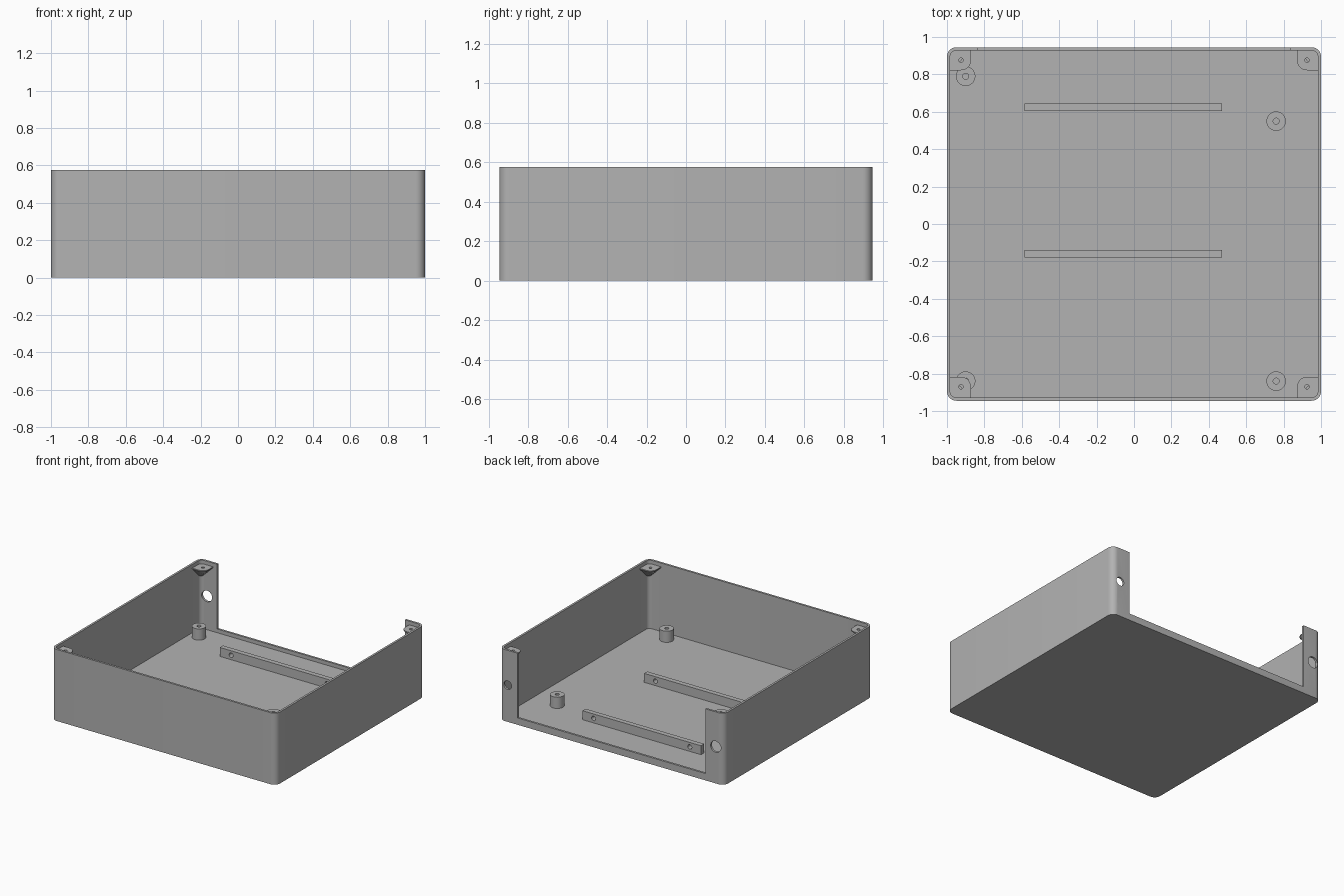
import bpy, bmesh, math
from mathutils import Matrix

if "Cube" in bpy.data.objects:
    bpy.data.objects.remove(bpy.data.objects["Cube"], do_unlink=True)

HX, HY, H = 1.0, 0.945, 0.575       # half sizes and height
WALL, FLOOR, RADIUS = 0.017, 0.025, 0.05

grey = bpy.data.materials.new("plain grey")
grey.use_nodes = True
colour = (0.45, 0.45, 0.45, 1)
grey.diffuse_color = colour
grey.node_tree.nodes["Principled BSDF"].inputs["Base Color"].default_value = colour


def make(name, bm):
    bmesh.ops.recalc_face_normals(bm, faces=bm.faces)
    mesh = bpy.data.meshes.new(name)
    bm.to_mesh(mesh)
    bm.free()
    mesh.materials.append(grey)
    obj = bpy.data.objects.new(name, mesh)
    bpy.context.collection.objects.link(obj)
    return obj


def loft(name, rings):
    """Skin a list of equal-length point rings and cap both ends."""
    bm = bmesh.new()
    loops = [[bm.verts.new(p) for p in ring] for ring in rings]
    n = len(loops[0])
    for a, b in zip(loops, loops[1:]):
        for i in range(n):
            j = (i + 1) % n
            bm.faces.new((a[i], a[j], b[j], b[i]))
    bm.faces.new(loops[0])
    bm.faces.new(loops[-1])
    return make(name, bm)


def rounded_ring(inset, z, steps=8):
    r = RADIUS - inset
    ring = []
    for q, (sx, sy) in enumerate(((1, 1), (-1, 1), (-1, -1), (1, -1))):
        for i in range(steps + 1):
            a = math.pi / 2 * (q + i / steps)
            ring.append((sx * (HX - RADIUS) + r * math.cos(a),
                         sy * (HY - RADIUS) + r * math.sin(a), z))
    return ring


def box(name, x, y, z):
    bm = bmesh.new()
    bmesh.ops.create_cube(bm, size=1)
    for v in bm.verts:
        v.co = [lo + (c + 0.5) * (hi - lo) for c, (lo, hi) in zip(v.co, (x, y, z))]
    return make(name, bm)


def cylinder(name, centre, radius, depth, along_y=False):
    bm = bmesh.new()
    turn = Matrix.Rotation(math.pi / 2, 4, "X") if along_y else Matrix()
    bmesh.ops.create_cone(bm, cap_ends=True, segments=32, radius1=radius, radius2=radius,
                          depth=depth, matrix=Matrix.Translation(centre) @ turn)
    return make(name, bm)


def cut(obj, cutters):
    for c in cutters:
        mod = obj.modifiers.new("cut", "BOOLEAN")
        mod.operation, mod.solver, mod.object = "DIFFERENCE", "EXACT", c
    bpy.context.view_layer.update()
    graph = bpy.context.evaluated_depsgraph_get()
    mesh = bpy.data.meshes.new_from_object(obj.evaluated_get(graph))
    obj.modifiers.clear()
    obj.data = mesh
    for c in cutters:
        bpy.data.objects.remove(c, do_unlink=True)
    return obj


parts = []

# Open tray with a wide rear opening and two round rear ports
shell = loft("case_shell", [rounded_ring(0, 0), rounded_ring(0, H),
                            rounded_ring(WALL, H), rounded_ring(WALL, FLOOR)])
cut(shell, [
    box("opening", (-0.835, 0.835), (HY - 0.04, HY + 0.1), (0.055, H + 0.1)),
    cylinder("port_right", (-0.925, HY, 0.295), 0.045, 0.12, True),
    cylinder("port_left", (0.925, HY, 0.295), 0.035, 0.12, True),
])
parts.append(shell)

# Lid screw bosses, tapering down into each corner
TOP, DROP, BOSS = H - 0.03, 0.09, 0.053
for sx, side in ((-1, "right"), (1, "left")):
    for sy, end, cy in ((-1, "front", 0.87), (1, "rear", 0.875)):
        cx, kx, ky = 0.925, HX - 0.015, HY - 0.015
        arc = [(cx - BOSS * math.sin(a), cy - BOSS * math.cos(a))
               for a in (math.pi / 2 * i / 10 for i in range(11))]
        outline = [(kx, ky), (kx, cy - BOSS)] + arc + [(cx - BOSS, ky)]
        rings = [[(sx * (kx + s * (x - kx)), sy * (ky + s * (y - ky)), z) for x, y in outline]
                 for s, z in ((0.25, TOP - DROP), (1, TOP - 0.008), (1, TOP))]
        boss = loft(f"{end}_{side}_lid_boss", rings)
        parts.append(cut(boss, [cylinder("screw_hole", (sx * cx, sy * cy, TOP), 0.012, 0.1)]))

# Board standoffs with screw holes
for i, (x, y) in enumerate(((-0.9, 0.79), (0.76, 0.55), (0.76, -0.84), (-0.9, -0.84))):
    post = cylinder(f"standoff_{i + 1}", (x, y, FLOOR + 0.044), 0.052, 0.092)
    parts.append(cut(post, [cylinder("screw_hole", (x, y, FLOOR + 0.09), 0.016, 0.14)]))

# Floor rails with a cross hole near each end
for name, y in (("rear_rail", 0.625), ("front_rail", -0.16)):
    rail = box(name, (-0.585, 0.47), (y - 0.02, y + 0.02), (FLOOR - 0.002, FLOOR + 0.072))
    parts.append(cut(rail, [cylinder("cross_hole", (x, y, FLOOR + 0.036), 0.018, 0.1, True)
                            for x in (-0.485, 0.37)]))

# Smooth the round surfaces, keep edges sharp
bpy.ops.object.select_all(action="DESELECT")
for p in parts:
    p.select_set(True)
bpy.context.view_layer.objects.active = shell
bpy.ops.object.shade_smooth_by_angle(angle=math.radians(30))
